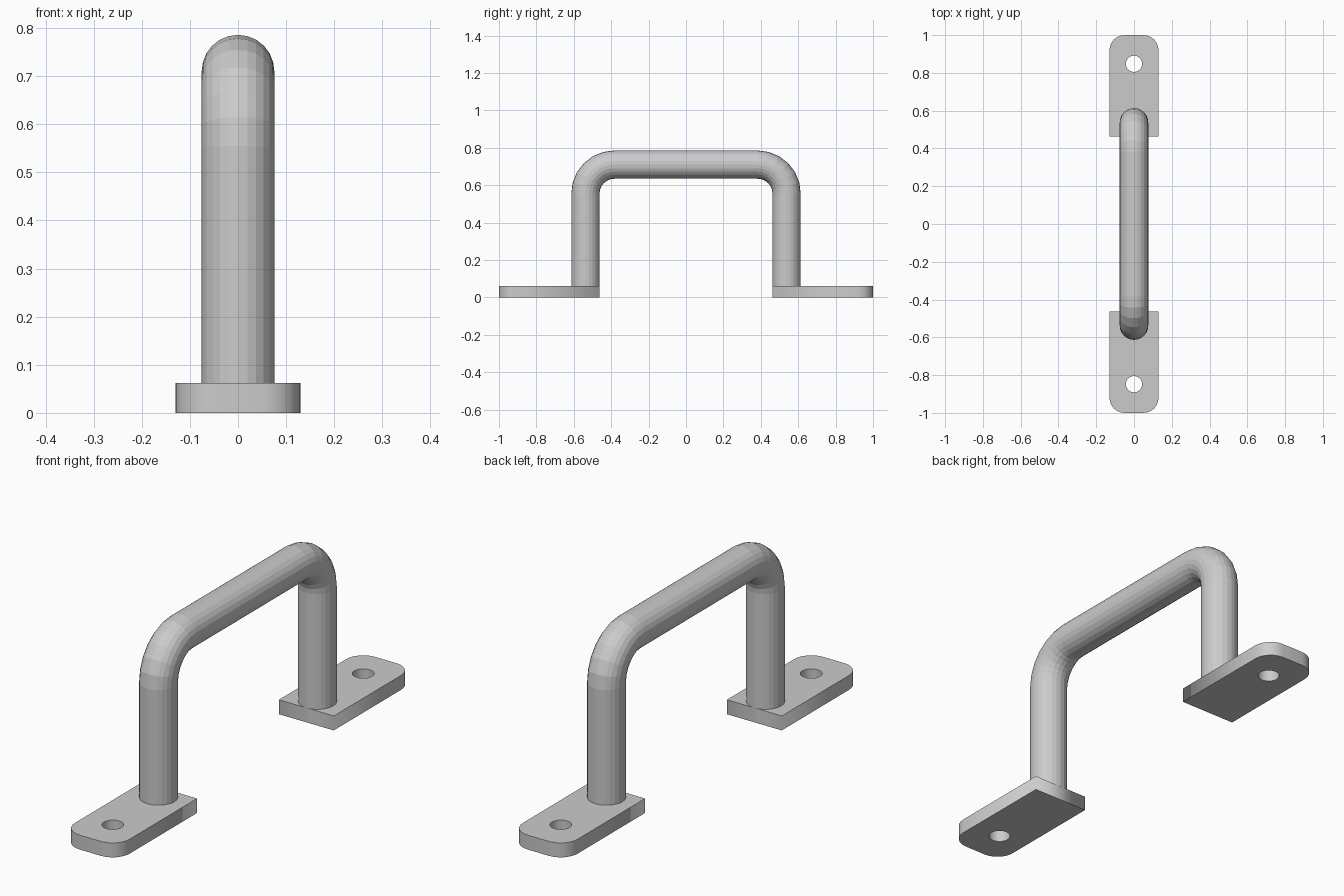
import bpy, bmesh
from math import sin, cos, pi, radians

if "Cube" in bpy.data.objects:
    bpy.data.objects.remove(bpy.data.objects["Cube"])

PLATE_T = 0.062
BAR_R, LEG_Y, BAR_Z, BEND_R = 0.0755, 0.538, 0.71, 0.155
SIDES, BEND_STEPS = 24, 6


def finish(bm, name):
    bmesh.ops.remove_doubles(bm, verts=bm.verts, dist=1e-5)
    bmesh.ops.recalc_face_normals(bm, faces=bm.faces)
    mesh = bpy.data.meshes.new(name)
    bm.to_mesh(mesh)
    bm.free()
    obj = bpy.data.objects.new(name, mesh)
    bpy.context.collection.objects.link(obj)
    return obj


def arc(cx, cy, r, a0, a1, n):
    return [(cx + r * cos(radians(a0 + (a1 - a0) * i / n)),
             cy + r * sin(radians(a0 + (a1 - a0) * i / n))) for i in range(n + 1)]


# Mounting plate: outline with two rounded outer corners and a screw hole
def mounting_plate(name, turn):
    w, y0, y1, r = 0.13, 0.463, 1.0, 0.08
    outline = [(-w, y0), (w, y0)] + arc(w - r, y1 - r, r, 0, 90, 6) \
        + arc(r - w, y1 - r, r, 90, 180, 6)
    hole = arc(0, 0.848, 0.043, 360, 0, 24)[:-1]
    curve = bpy.data.curves.new(name + "_profile", 'CURVE')
    curve.dimensions = '2D'
    curve.fill_mode = 'BOTH'
    curve.extrude = PLATE_T / 2
    for pts in (outline, hole):
        spline = curve.splines.new('POLY')
        spline.points.add(len(pts) - 1)
        for p, (x, y) in zip(spline.points, pts):
            p.co = (x, y, 0, 1)
        spline.use_cyclic_u = True
    helper = bpy.data.objects.new(name + "_profile", curve)
    bpy.context.collection.objects.link(helper)
    bpy.context.view_layer.update()
    graph = bpy.context.evaluated_depsgraph_get()
    mesh = bpy.data.meshes.new_from_object(helper.evaluated_get(graph))
    bm = bmesh.new()
    bm.from_mesh(mesh)
    bpy.data.objects.remove(helper)
    bpy.data.meshes.remove(mesh)
    obj = finish(bm, name)
    obj.location.z = PLATE_T / 2
    obj.rotation_euler.z = turn


mounting_plate("back_plate", 0)
mounting_plate("front_plate", pi)

# Handle bar: round section swept up one leg, over the grip and down the other
half = [(LEG_Y, PLATE_T - 0.002, 0)]
for i in range(BEND_STEPS + 1):
    a = pi / 2 * i / BEND_STEPS
    half.append((LEG_Y - BEND_R + BEND_R * cos(a), BAR_Z - BEND_R + BEND_R * sin(a), a))
path = half + [(-y, z, pi - a) for y, z, a in reversed(half)]

bm = bmesh.new()
rings = []
for y, z, a in path:
    ring = []
    for k in range(SIDES):
        t = 2 * pi * k / SIDES
        out = BAR_R * cos(t)
        ring.append(bm.verts.new((BAR_R * sin(t), y + out * cos(a), z + out * sin(a))))
    rings.append(ring)
for r0, r1 in zip(rings, rings[1:]):
    for k in range(SIDES):
        n = (k + 1) % SIDES
        bm.faces.new((r0[k], r0[n], r1[n], r1[k]))
bm.faces.new(rings[0])
bm.faces.new(rings[-1])
finish(bm, "handle_bar")
